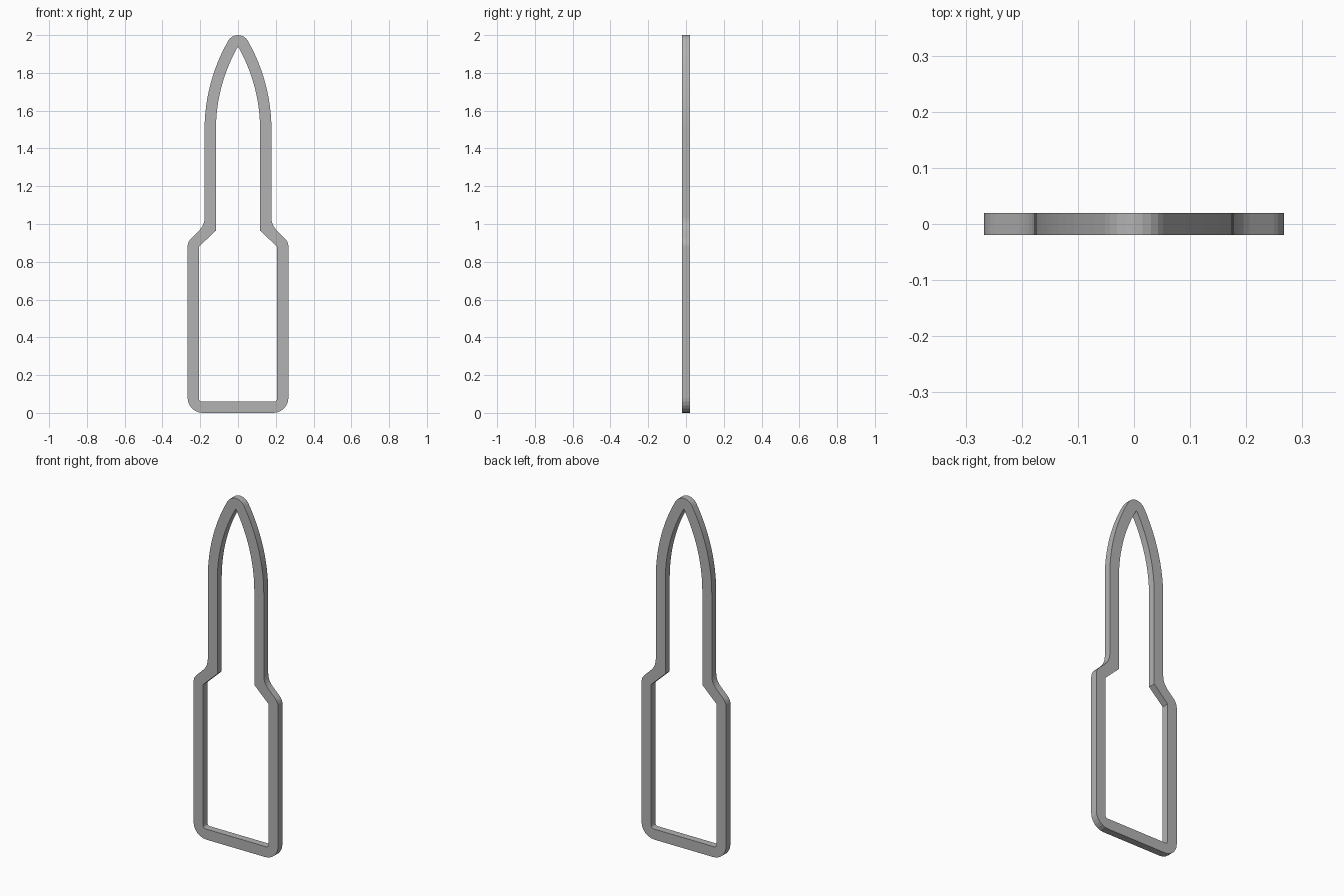
import bpy
from math import cos, sin, radians, degrees, atan2

if "Cube" in bpy.data.objects:
    bpy.data.objects.remove(bpy.data.objects["Cube"])

WALL = 0.06      # width of the band
DEPTH = 0.04     # thickness front to back
NECK, BODY = 0.117, 0.207   # inner half widths
SPRING, TIP = 1.5, 1.94     # start and top of the pointed arch


def arc(cx, cz, r, start, end, steps):
    angles = [radians(start + (end - start) * i / steps) for i in range(steps + 1)]
    return [(cx + r * cos(a), cz + r * sin(a)) for a in angles]


def mirrored(half):
    """Close a right-hand half outline by mirroring it across x = 0."""
    return half + [(-x, z) for x, z in reversed(half) if x > 1e-5]


# Pointed arch: circle through the spring point and the tip
rise = TIP - SPRING
radius = (NECK ** 2 + rise ** 2) / (2 * NECK)
centre = NECK - radius
sweep = degrees(atan2(rise, -centre))

# Inner outline
inner = arc(BODY - 0.015, 0.075, 0.015, -90, 0, 3)
inner += [(BODY, 0.88), (NECK, 0.965)]
inner += arc(centre, SPRING, radius, 0, sweep, 12)

# Outer outline: rounded base, shoulder, curved neck, arch, rounded tip
outer = arc(BODY + WALL - 0.08, 0.08, 0.08, -90, 0, 6)
outer += arc(BODY, 0.88, WALL, 0, 45, 4)
outer += arc(0.274, 1.034, 0.097, 225, 180, 5)
outer += arc(centre, SPRING, radius + WALL, 0, sweep, 12)
outer += arc(0, TIP, WALL, sweep, 90, 4)[1:]

# Flat band extruded from the two outlines
curve = bpy.data.curves.new("outline_band", 'CURVE')
curve.dimensions = '2D'
curve.fill_mode = 'BOTH'
curve.extrude = DEPTH / 2
for half in (outer, inner):
    points = mirrored(half)
    spline = curve.splines.new('POLY')
    spline.points.add(len(points) - 1)
    for p, (x, z) in zip(spline.points, points):
        p.co = (x, z, 0, 1)
    spline.use_cyclic_u = True

band = bpy.data.objects.new("outline_band", curve)
bpy.context.collection.objects.link(band)
band.rotation_euler.x = radians(90)
bpy.ops.object.select_all(action='DESELECT')
band.select_set(True)
bpy.context.view_layer.objects.active = band
bpy.ops.object.convert(target='MESH')
band = bpy.context.object
bpy.ops.object.transform_apply(location=False, rotation=True, scale=False)
bpy.ops.object.shade_flat()

# Plain grey
grey = bpy.data.materials.new("grey")
grey.use_nodes = True
colour = (0.45, 0.45, 0.45, 1)
grey.diffuse_color = colour
grey.node_tree.nodes["Principled BSDF"].inputs["Base Color"].default_value = colour
band.data.materials.clear()
band.data.materials.append(grey)
